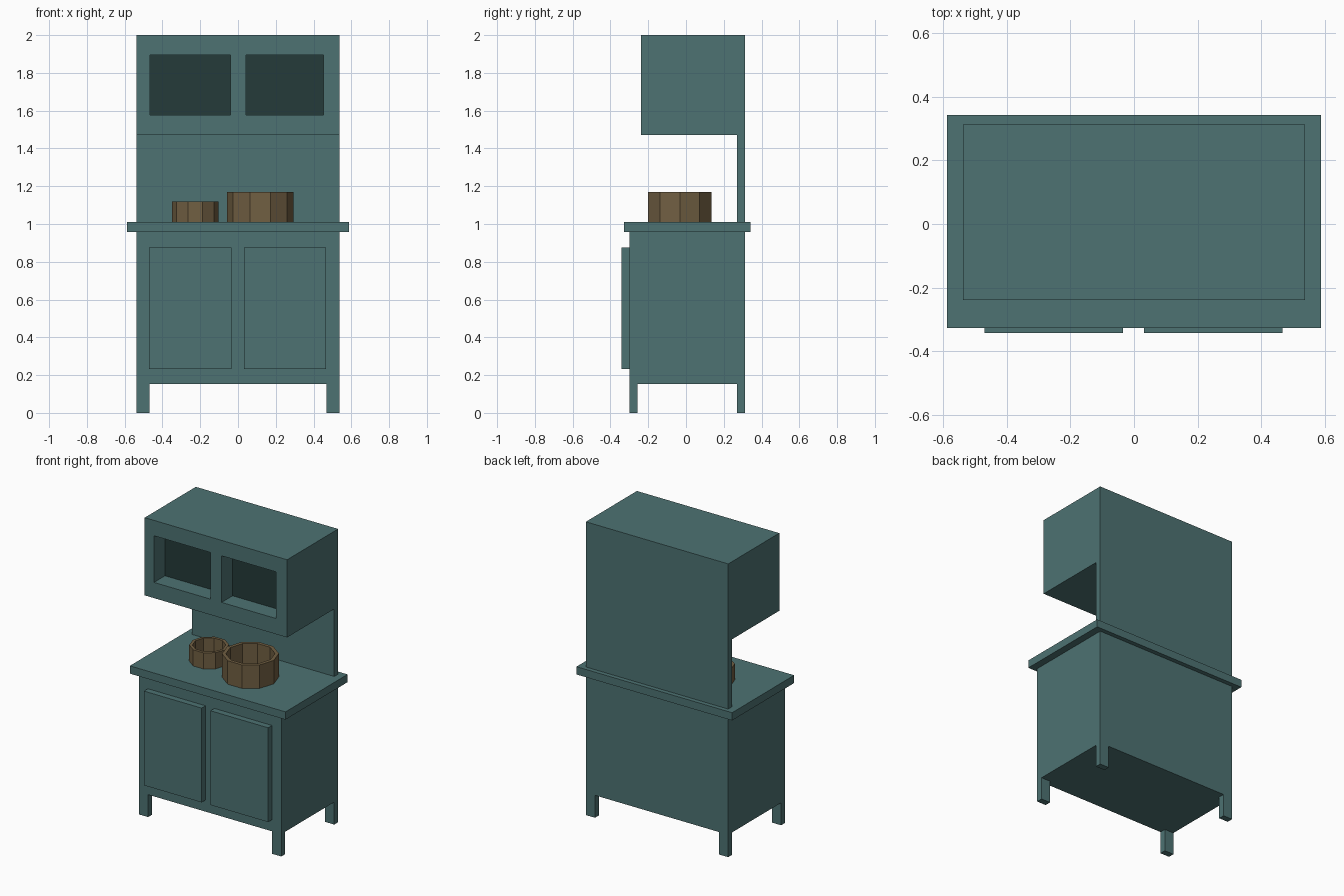
import bpy, bmesh
from math import cos, sin, tau

if "Cube" in bpy.data.objects:
    bpy.data.objects.remove(bpy.data.objects["Cube"])


def material(name, rgb):
    m = bpy.data.materials.new(name)
    m.diffuse_color = (*rgb, 1)
    m.use_nodes = True
    m.node_tree.nodes["Principled BSDF"].inputs["Base Color"].default_value = m.diffuse_color
    return m


TEAL = material("teal_paint", (0.075, 0.17, 0.17))
DARK = material("dark_recess", (0.018, 0.043, 0.041))
WOOD = material("brown_wood", (0.165, 0.115, 0.055))


def finish(name, bm, mat):
    bmesh.ops.recalc_face_normals(bm, faces=bm.faces)
    me = bpy.data.meshes.new(name)
    bm.to_mesh(me)
    bm.free()
    me.materials.append(mat)
    ob = bpy.data.objects.new(name, me)
    bpy.context.collection.objects.link(ob)
    return ob


def box(name, x, y, z, mat=TEAL):
    bm = bmesh.new()
    bmesh.ops.create_cube(bm, size=1)
    for v in bm.verts:
        v.co = [lo + (c + 0.5) * (hi - lo) for c, (lo, hi) in zip(v.co, (x, y, z))]
    return finish(name, bm, mat)


def extrude_x(name, profile, half_width, mat=TEAL):
    """Extrude a (y, z) side profile across the full width."""
    bm = bmesh.new()
    face = bm.faces.new([bm.verts.new((-half_width, y, z)) for y, z in profile])
    ext = bmesh.ops.extrude_face_region(bm, geom=[face])["geom"]
    verts = [g for g in ext if isinstance(g, bmesh.types.BMVert)]
    bmesh.ops.translate(bm, verts=verts, vec=(2 * half_width, 0, 0))
    return finish(name, bm, mat)


def tub(name, cx, cy, z0, z1, radius, wall=0.024, floor=0.015, sides=10):
    """Ten-sided open container: outer wall, rim, inner wall and floor."""
    bm = bmesh.new()
    rings = [[bm.verts.new((cx + r * cos(tau * i / sides), cy + r * sin(tau * i / sides), z))
              for i in range(sides)]
             for r, z in ((radius, z0), (radius, z1),
                          (radius - wall, z1), (radius - wall, z0 + floor))]
    for a, b in zip(rings, rings[1:]):
        for i in range(sides):
            j = (i + 1) % sides
            bm.faces.new((a[i], a[j], b[j], b[i]))
    bm.faces.new(rings[0])
    bm.faces.new(rings[-1])
    return finish(name, bm, mat=WOOD)


W = 0.537

# Base cabinet, four corner legs, worktop
box("base_cabinet", (-W, W), (-0.30, 0.312), (0.153, 0.957))
for xn, x in (("left", (-W, -0.468)), ("right", (0.468, W))):
    for yn, y in (("front", (-0.30, -0.258)), ("back", (0.27, 0.312))):
        box(f"{yn}_{xn}_leg", x, y, (0, 0.153))
box("worktop", (-0.587, 0.587), (-0.327, 0.342), (0.957, 1.01))

# Raised cupboard doors
box("left_door", (-0.47, -0.035), (-0.342, -0.30), (0.232, 0.875))
box("right_door", (0.032, 0.467), (-0.342, -0.30), (0.232, 0.875))

# Upper cabinet with its back panel, as one L-shaped profile
upper = extrude_x("upper_cabinet", [(0.312, 1.01), (0.312, 2.0), (-0.238, 2.0),
                                    (-0.238, 1.47), (0.27, 1.47), (0.27, 1.01)], W)

# Two recessed window openings with dark backs
RECESS_Y = -0.12
bpy.context.view_layer.objects.active = upper
for x in ((-0.467, -0.04), (0.043, 0.453)):
    cutter = box("window_cutter", x, (-0.4, RECESS_Y), (1.577, 1.895))
    cutter.hide_render = True
    mod = upper.modifiers.new("window", 'BOOLEAN')
    mod.operation = 'DIFFERENCE'
    mod.solver = 'EXACT'
    mod.object = cutter
    bpy.ops.object.modifier_apply(modifier=mod.name)
    bpy.data.objects.remove(cutter)
upper.data.materials.clear()
upper.data.materials.append(TEAL)
upper.data.materials.append(DARK)
for p in upper.data.polygons:
    p.material_index = int(p.normal.y < -0.9 and abs(p.center.y - RECESS_Y) < 0.01)

# Wooden tubs on the worktop
tub("large_tub", 0.117, -0.033, 1.01, 1.17, 0.176)
tub("small_tub", -0.227, 0.013, 1.01, 1.12, 0.123, wall=0.02)
